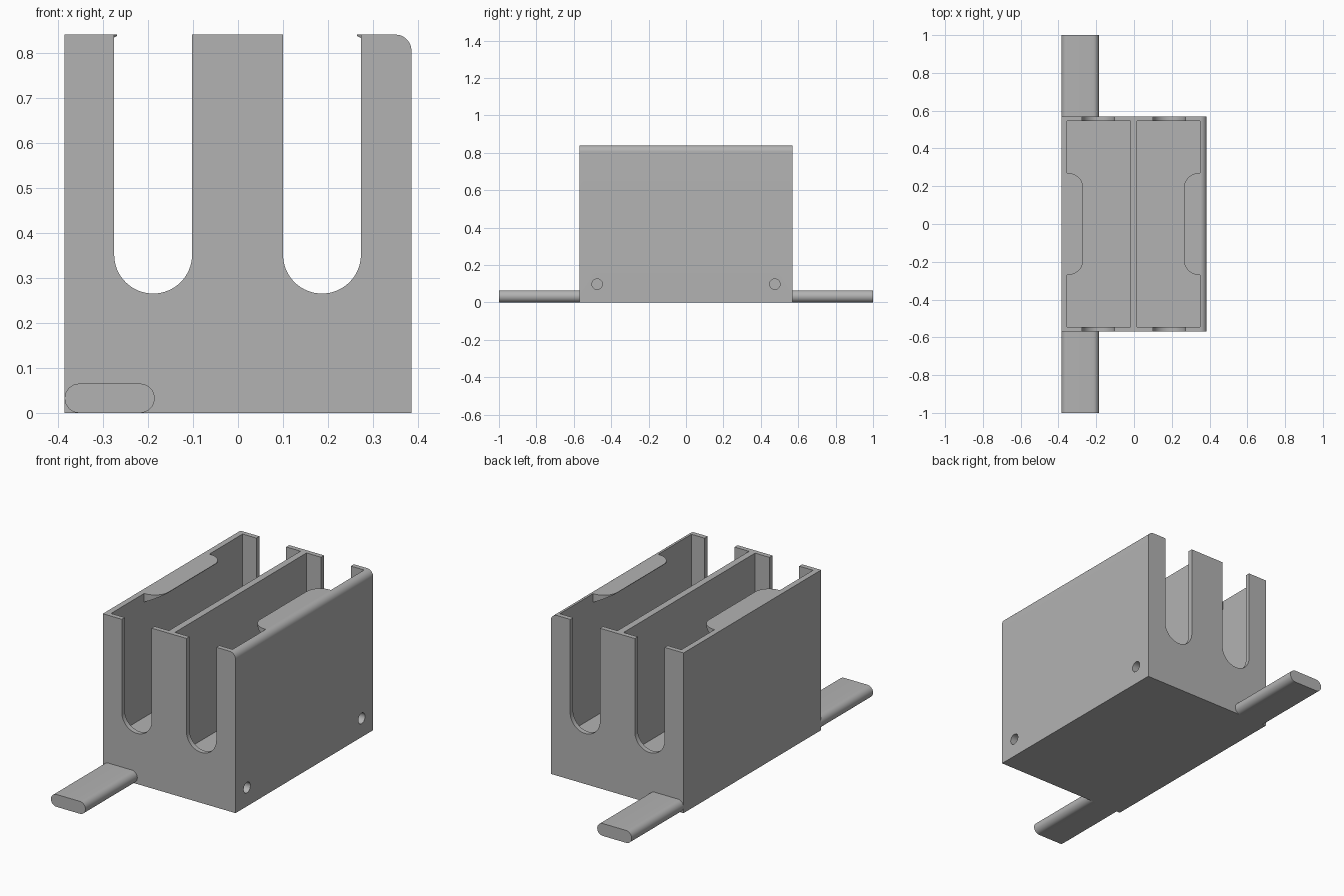
import bpy, bmesh, math

if "Cube" in bpy.data.objects:
    bpy.data.objects.remove(bpy.data.objects["Cube"])

grey = bpy.data.materials.new("light_grey")
grey.diffuse_color = (0.45, 0.45, 0.45, 1)
grey.use_nodes = True
grey.node_tree.nodes["Principled BSDF"].inputs["Base Color"].default_value = grey.diffuse_color


def arc(cx, cy, r, a0, a1, n=16):
    return [(cx + r * math.cos(math.radians(a0 + (a1 - a0) * i / n)),
             cy + r * math.sin(math.radians(a0 + (a1 - a0) * i / n))) for i in range(n + 1)]


def rect(x0, y0, x1, y1):
    return [(x0, y0), (x1, y0), (x1, y1), (x0, y1)]


def prism(name, outline, place, lo, hi):
    """Extrude a 2D outline; place(u, v, w) maps it into space, lo/hi may depend on (u, v)."""
    bm = bmesh.new()
    level = lambda w, p: w(*p) if callable(w) else w
    a = [bm.verts.new(place(*p, level(lo, p))) for p in outline]
    b = [bm.verts.new(place(*p, level(hi, p))) for p in outline]
    n = len(outline)
    bm.faces.new(a)
    bm.faces.new(b[::-1])
    for i in range(n):
        bm.faces.new((a[i], b[i], b[(i + 1) % n], a[(i + 1) % n]))
    bmesh.ops.recalc_face_normals(bm, faces=bm.faces)
    mesh = bpy.data.meshes.new(name)
    bm.to_mesh(mesh)
    bm.free()
    mesh.materials.append(grey)
    ob = bpy.data.objects.new(name, mesh)
    bpy.context.collection.objects.link(ob)
    return ob


def smooth(ob):
    bpy.ops.object.select_all(action='DESELECT')
    bpy.context.view_layer.objects.active = ob
    ob.select_set(True)
    bpy.ops.object.shade_smooth_by_angle(angle=math.radians(30))


along_x = lambda u, v, w: (w, u, v)
along_y = lambda u, v, w: (u, w, v)
along_z = lambda u, v, w: (u, v, w)

W, D, H = 0.385, 0.57, 0.84
FLOOR, R = 0.19, 0.035

# Solid block with one rounded top edge
body = prism("holder_body", [(-W, 0), (W, 0)] + arc(W - R, H - R, R, 0, 90) + [(-W, H)],
             along_y, -D, D)

cutters = []
# Two compartments
for x0, x1 in ((-0.355, -0.019), (0.016, 0.35)):
    cutters.append(prism("compartment_cutter", rect(x0, -0.545, x1, 0.545), along_z, FLOOR, 1))
# Round-bottomed slots through both end walls
for cx in (-0.1885, 0.1865):
    r = 0.0865
    cutters.append(prism("slot_cutter", arc(cx, 0.265 + r, r, 180, 360, 32) + [(cx + r, 1), (cx - r, 1)],
                         along_y, -0.7, 0.7))
# Blind holes in the right side
for y in (-0.475, 0.475):
    cutters.append(prism("hole_cutter", arc(y, 0.098, 0.028, 0, 360, 32)[:-1], along_x, 0.2, 0.5))

bpy.context.view_layer.objects.active = body
for c in cutters:
    mod = body.modifiers.new("cut", 'BOOLEAN')
    mod.operation, mod.solver, mod.object = 'DIFFERENCE', 'EXACT', c
    bpy.ops.object.modifier_apply(modifier=mod.name)
    bpy.data.objects.remove(c)
smooth(body)

# Rounded mounting bars at the front and back
r = 0.0325
for name, y0, y1 in (("front_bar", -1, -D), ("back_bar", D, 1)):
    smooth(prism(name, arc(-W + r, r, r, 90, 270) + arc(-0.185 - r, r, r, -90, 90), along_y, y0, y1))

# Retaining lips on the side walls, thinning towards the tip
for name, wall, s in (("left_lip", -0.355, 1), ("right_lip", 0.35, -1)):
    reach, r = 0.086, 0.08
    plan = ([(0, -0.27)] + arc(reach - r, -0.27 + r, r, -90, 0)
            + arc(reach - r, 0.27 - r, r, 0, 90) + [(0, 0.27)])
    smooth(prism(name, plan, lambda u, v, w: (wall + s * u, v, w),
                 lambda u, v: H - 0.045 + 0.042 * u / reach, H))
